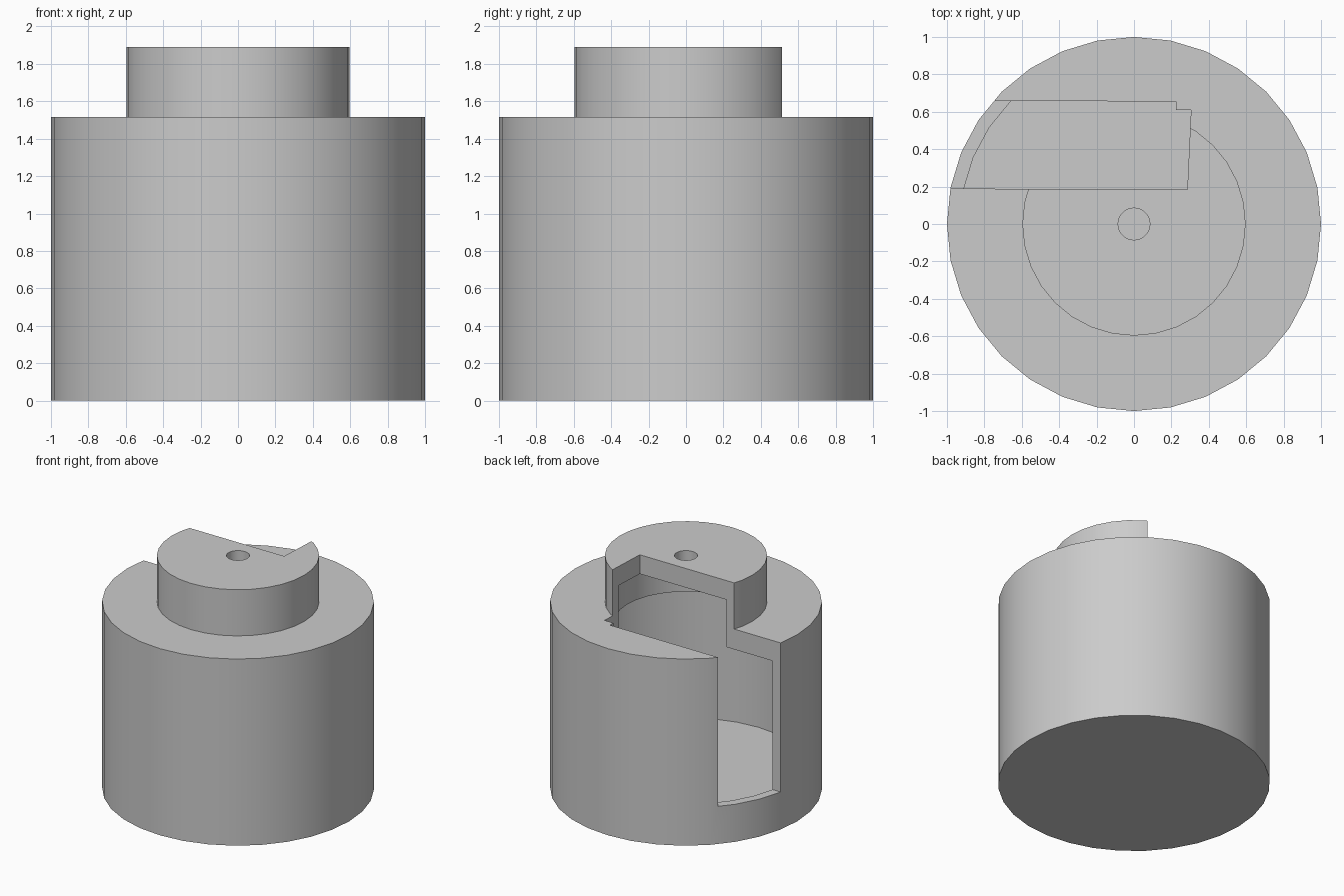
import bpy
import bmesh
from math import pi, radians

default_cube = bpy.data.objects.get("Cube")
if default_cube:
    bpy.data.objects.remove(default_cube, do_unlink=True)

SIDES = 32


def make_material(name, color):
    mat = bpy.data.materials.new(name)
    mat.use_nodes = True
    mat.diffuse_color = color
    mat.node_tree.nodes["Principled BSDF"].inputs["Base Color"].default_value = color
    return mat


def add_object(name, bm):
    bmesh.ops.recalc_face_normals(bm, faces=bm.faces)
    mesh = bpy.data.meshes.new(name)
    bm.to_mesh(mesh)
    bm.free()
    obj = bpy.data.objects.new(name, mesh)
    bpy.context.collection.objects.link(obj)
    return obj


def lathe(name, profile):
    """Revolve an (r, z) profile around the z axis."""
    bm = bmesh.new()
    verts = [bm.verts.new((r, 0, z)) for r, z in profile]
    edges = [bm.edges.new(pair) for pair in zip(verts, verts[1:])]
    bmesh.ops.spin(bm, geom=verts + edges, cent=(0, 0, 0), axis=(0, 0, 1),
                   angle=2 * pi, steps=SIDES, use_merge=True)
    bmesh.ops.remove_doubles(bm, verts=bm.verts, dist=0.0005)
    return add_object(name, bm)


def prism(name, outline, bottom, top):
    """Extrude an (x, y) outline between two heights."""
    bm = bmesh.new()
    face = bm.faces.new([bm.verts.new((x, y, bottom)) for x, y in outline])
    result = bmesh.ops.extrude_face_region(bm, geom=[face])
    moved = [v for v in result["geom"] if isinstance(v, bmesh.types.BMVert)]
    bmesh.ops.translate(bm, verts=moved, vec=(0, 0, top - bottom))
    return add_object(name, bm)


grey = make_material("plain grey", (0.6, 0.6, 0.6, 1))

# Hollow drum with a narrower hollow neck and a small hole in its lid
housing = lathe("hollow_housing", [
    (0, 0), (1, 0), (1, 1.515), (0.597, 1.515), (0.597, 1.89),
    (0.085, 1.89), (0.085, 1.735), (0.53, 1.735), (0.53, 1.35),
    (0.93, 1.35), (0.93, 0.14), (0, 0.14)])
housing.data.materials.append(grey)

# Opening through the neck, the shoulder and one side wall
cutter = prism("opening_cutter", [
    (-1.2, 0.19), (0.285, 0.185), (0.305, 0.61),
    (0.225, 0.61), (0.225, 0.655), (-1.2, 0.66)], 0.305, 2.1)
cutter.hide_render = True

opening = housing.modifiers.new("opening", "BOOLEAN")
opening.operation = "DIFFERENCE"
opening.solver = "EXACT"
opening.object = cutter

bpy.ops.object.select_all(action="DESELECT")
bpy.context.view_layer.objects.active = housing
housing.select_set(True)
bpy.ops.object.modifier_apply(modifier=opening.name)
bpy.data.objects.remove(cutter, do_unlink=True)
bpy.ops.object.shade_smooth_by_angle(angle=radians(30))
